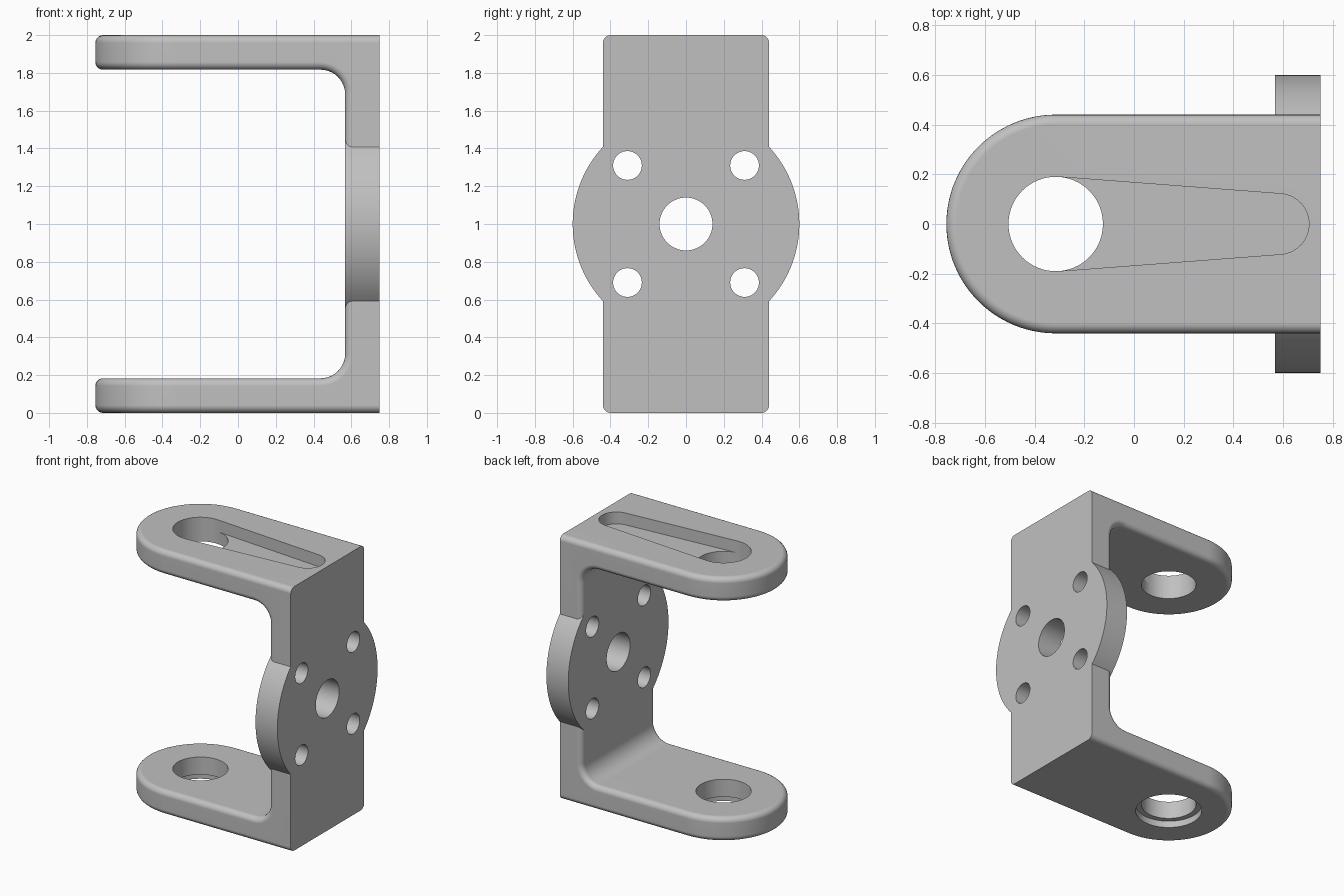
import bpy, bmesh
from math import radians, cos, sin, acos

cube = bpy.data.objects.get("Cube")
if cube:
    bpy.data.objects.remove(cube, do_unlink=True)

WALL, HALF, PIVOT = 0.183, 0.44, -0.315     # wall thickness, half width, arm hole x
INNER, BACK = 0.567, 0.75                   # inner and outer faces of the plate

grey = bpy.data.materials.new("satin grey")
grey.use_nodes = True
colour = (0.53, 0.53, 0.53, 1)
grey.diffuse_color = colour
grey.node_tree.nodes["Principled BSDF"].inputs["Base Color"].default_value = colour


def arc(cx, cy, r, a0, a1, n):
    """Points along an arc, angles in degrees."""
    angles = [radians(a0 + (a1 - a0) * i / n) for i in range(n + 1)]
    return [(cx + r * cos(a), cy + r * sin(a)) for a in angles]


def circle(cx, cy, r, n=64):
    return arc(cx, cy, r, 0, 360, n)[:-1]


def prism(name, outline, axis, lo, hi):
    """Extrude a flat outline along one axis from lo to hi."""
    place = {"x": lambda p, d: (d, p[0], p[1]),
             "y": lambda p, d: (p[0], d, p[1]),
             "z": lambda p, d: (p[0], p[1], d)}[axis]
    bm = bmesh.new()
    face = bm.faces.new([bm.verts.new(place(p, lo)) for p in outline])
    moved = bmesh.ops.extrude_face_region(bm, geom=[face])["geom"]
    shift = [b - a for a, b in zip(place((0, 0), lo), place((0, 0), hi))]
    bmesh.ops.translate(bm, vec=shift,
                        verts=[v for v in moved if isinstance(v, bmesh.types.BMVert)])
    bmesh.ops.recalc_face_normals(bm, faces=bm.faces)
    mesh = bpy.data.meshes.new(name)
    bm.to_mesh(mesh)
    bm.free()
    mesh.materials.append(grey)
    obj = bpy.data.objects.new(name, mesh)
    bpy.context.collection.objects.link(obj)
    return obj


def apply(obj, kind, **settings):
    mod = obj.modifiers.new(kind.title(), kind)
    for key, value in settings.items():
        setattr(mod, key, value)
    bpy.ops.object.select_all(action="DESELECT")
    bpy.context.view_layer.objects.active = obj
    obj.select_set(True)
    bpy.ops.object.modifier_apply(modifier=mod.name)


def combine(obj, other, operation):
    other.hide_render = True
    apply(obj, "BOOLEAN", object=other, operation=operation, solver="EXACT")
    bpy.data.objects.remove(other, do_unlink=True)


# C-shaped body with filleted inner corners, overlong at both ends
FILLET = 0.13
fx, fz = INNER - FILLET, WALL + FILLET
profile = ([(1, 0), (1, 2), (-1, 2), (-1, 2 - WALL)]
           + arc(fx, 2 - fz, FILLET, 90, 0, 10)
           + arc(fx, fz, FILLET, 0, -90, 10)
           + [(-1, WALL), (-1, 0)])
bracket = prism("bracket", profile, "y", -0.7, 0.7)

# Round the arm ends, then soften the edges
stadium = arc(PIVOT, 0, HALF, 90, 270, 48) + [(1.2, -HALF), (1.2, HALF)]
combine(bracket, prism("arm_outline", stadium, "z", -0.2, 2.2), "INTERSECT")
apply(bracket, "BEVEL", width=0.04, segments=5, limit_method="ANGLE",
      angle_limit=radians(60), use_clamp_overlap=False)

# Round mounting flange, then trim the back face flat and sharp
combine(bracket, prism("flange", circle(0, 1, 0.6, 128), "x", INNER, 0.9), "UNION")
trim = [(-1, -1), (1, -1), (1, 3), (-1, 3)]
combine(bracket, prism("back_trim", trim, "x", BACK, 1.3), "DIFFERENCE")

# Centre hole and four screw holes in the plate
holes = [(0, 1, 0.14)] + [(y, 1 + z, 0.076) for y in (-0.31, 0.31) for z in (-0.31, 0.31)]
for y, z, r in holes:
    combine(bracket, prism("plate_hole", circle(y, z, r), "x", 0.4, 1), "DIFFERENCE")

# Pivot holes through both arms, with a counterbore under the lower one
R = 0.19
for lo, hi in ((-0.2, 0.4), (1.6, 2.2)):
    combine(bracket, prism("pivot_hole", circle(PIVOT, 0, R), "z", lo, hi), "DIFFERENCE")
combine(bracket, prism("counterbore", circle(PIVOT, 0, 0.23), "z", -0.2, 0.05), "DIFFERENCE")

# Tapered lever pocket in the top arm, tangent to the pivot hole
tip_x, tip_r = 0.582, 0.122
tangent = acos((R - tip_r) / (tip_x - PIVOT))
tx, ty = PIVOT + R * cos(tangent), R * sin(tangent)
deg = tangent / radians(1)
pocket = [(tx, ty), (PIVOT, 0), (tx, -ty)] + arc(tip_x, 0, tip_r, -deg, deg, 32)
combine(bracket, prism("lever_pocket", pocket, "z", 1.91, 2.2), "DIFFERENCE")

# Smooth curved faces, keep edges crisp and flats flat
bpy.ops.object.select_all(action="DESELECT")
bracket.select_set(True)
bpy.context.view_layer.objects.active = bracket
bpy.ops.object.shade_smooth_by_angle(angle=radians(30))
apply(bracket, "WEIGHTED_NORMAL", keep_sharp=True)
